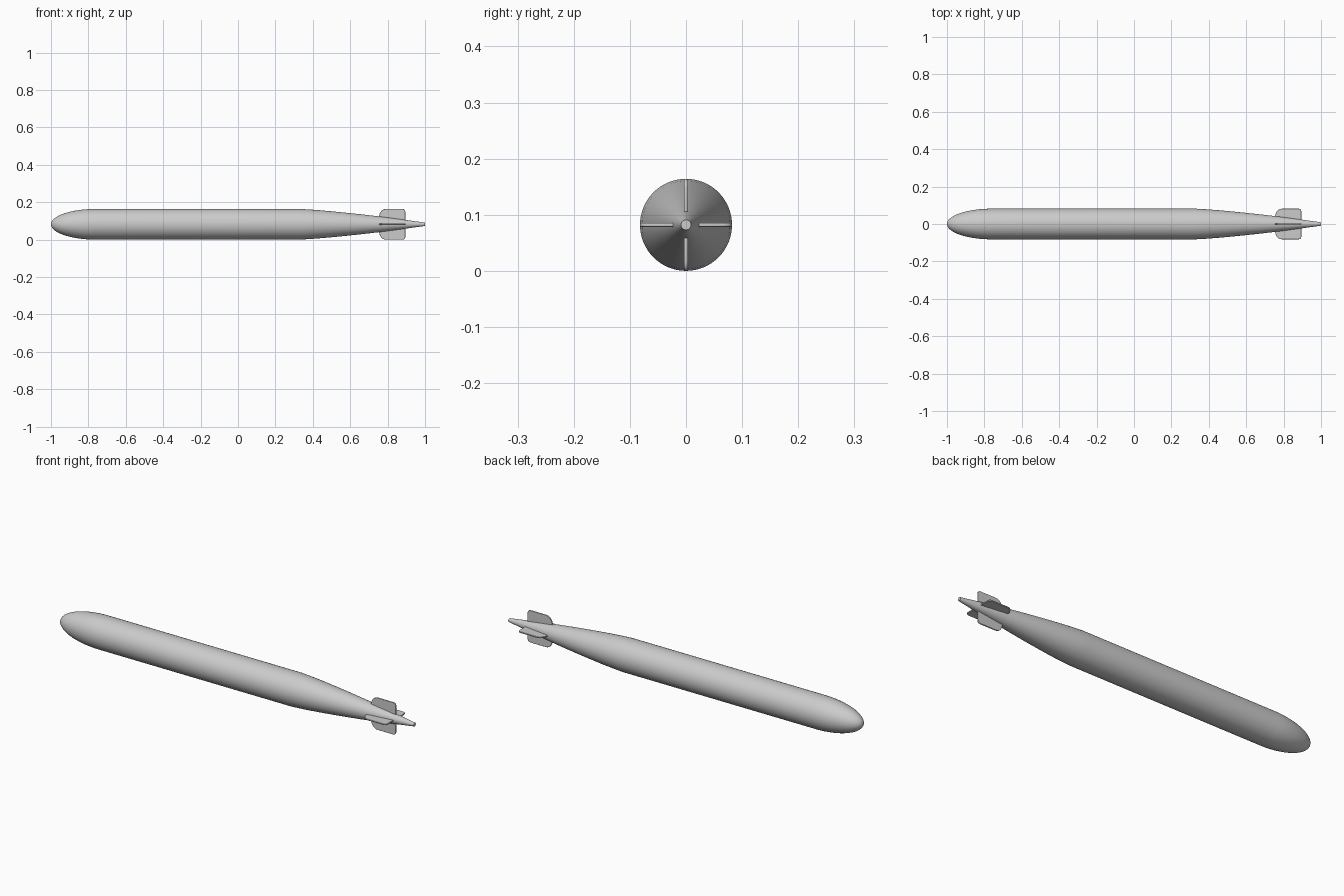
import bpy, bmesh, math
from mathutils import Matrix

if "Cube" in bpy.data.objects:
    bpy.data.objects.remove(bpy.data.objects["Cube"])

R = 0.082          # hull radius, also the height of the axis
SIDES = 64


def finish(name, bm, angle):
    bmesh.ops.recalc_face_normals(bm, faces=bm.faces[:])
    mesh = bpy.data.meshes.new(name)
    bm.to_mesh(mesh)
    bm.free()
    ob = bpy.data.objects.new(name, mesh)
    bpy.context.collection.objects.link(ob)
    bpy.ops.object.select_all(action='DESELECT')
    ob.select_set(True)
    bpy.context.view_layer.objects.active = ob
    bpy.ops.object.shade_smooth_by_angle(angle=math.radians(angle))
    return ob


# hull: elliptical nose, straight middle, slightly convex tail cone
nose_len = 0.24
profile = [(-1 + nose_len * (1 - math.cos(a)), R * math.sin(a))
           for a in (math.pi / 2 * i / 16 for i in range(17))]
profile[0] = (-1, 0)
profile += [(0.33, R), (0.39, 0.0785), (0.45, 0.0738), (0.52, 0.0675),
            (0.60, 0.0595), (0.68, 0.0508), (0.76, 0.0415),
            (0.84, 0.0310), (0.92, 0.0200), (1.0, 0.0090), (1.0, 0)]
bm = bmesh.new()
verts = [bm.verts.new((x, 0, r)) for x, r in profile]
edges = [bm.edges.new(p) for p in zip(verts, verts[1:])]
bmesh.ops.spin(bm, geom=verts + edges, cent=(0, 0, 0), axis=(1, 0, 0),
               angle=math.tau, steps=SIDES)
bmesh.ops.remove_doubles(bm, verts=bm.verts[:], dist=1e-5)
hull = finish("hull", bm, 40)
hull.location.z = R

# fins: four thin plates with a rounded outline and softened edges
outline = [(0.755, 0.015), (0.755, 0.046), (0.758, 0.057), (0.764, 0.068),
           (0.772, 0.076), (0.782, 0.081), (0.795, R), (0.880, R),
           (0.888, 0.080), (0.893, 0.075), (0.895, 0.066), (0.895, 0.015)]
for i, side in enumerate(("top", "left", "bottom", "right")):
    bm = bmesh.new()
    face = bm.faces.new([bm.verts.new((x, -0.0035, r)) for x, r in outline])
    ext = bmesh.ops.extrude_face_region(bm, geom=[face])
    moved = [v for v in ext["geom"] if isinstance(v, bmesh.types.BMVert)]
    bmesh.ops.translate(bm, verts=moved, vec=(0, 0.007, 0))
    bmesh.ops.rotate(bm, verts=bm.verts[:], cent=(0, 0, 0),
                     matrix=Matrix.Rotation(math.pi / 2 * i, 3, 'X'))
    fin = finish("fin_" + side, bm, 40)
    fin.location.z = R
    bevel = fin.modifiers.new("soft_edges", 'BEVEL')
    bevel.width = 0.0022
    bevel.segments = 3
    bevel.limit_method = 'ANGLE'
    bevel.angle_limit = math.radians(50)
